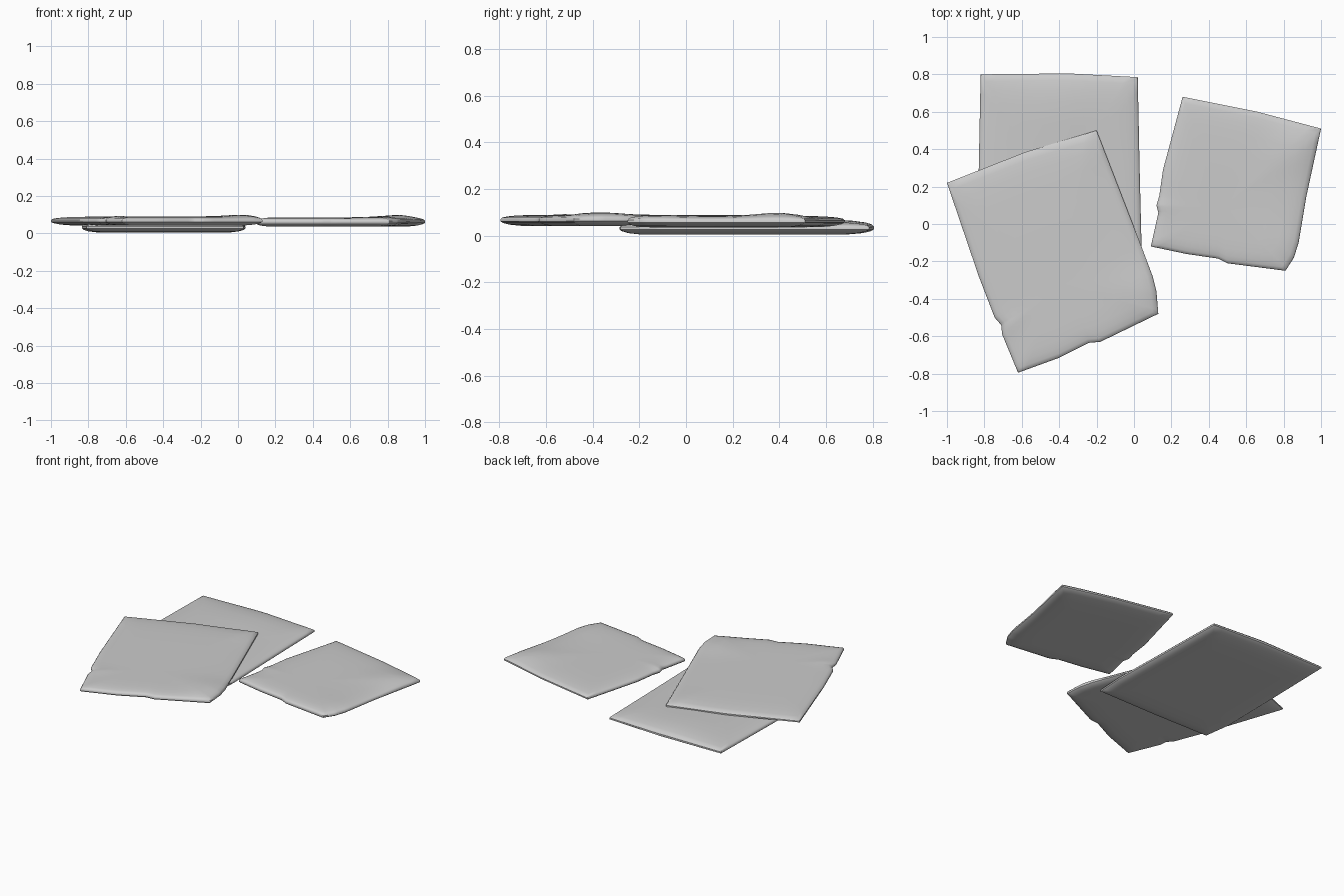
import bpy
import bmesh
import math
from mathutils import Vector

if "Cube" in bpy.data.objects:
    bpy.data.objects.remove(bpy.data.objects["Cube"], do_unlink=True)

# One plain grey for all the slabs
grey = bpy.data.materials.new("plain grey")
grey.use_nodes = True
colour = (0.6, 0.6, 0.6, 1)
grey.diffuse_color = colour
grey.node_tree.nodes["Principled BSDF"].inputs["Base Color"].default_value = colour

# Soft rounded section: (ring scale, share of height) from the bottom up
SECTION = [(.3, 0), (.6, 0), (.82, .02), (.92, .12), (.98, .28), (1, .42),
           (1, .6), (.985, .75), (.94, .85), (.86, .93), (.75, .98), (.55, 1), (.3, 1)]
STEPS = 6


def make_slab(name, outline, low, high, bumps):
    """Soft flat slab; bumps are (x, y, radius, height) swellings on its top."""
    corners = [Vector(p) for p in outline]
    rim = [a.lerp(b, i / STEPS)
           for a, b in zip(corners, corners[1:] + corners[:1]) for i in range(STEPS)]
    centre = sum(rim, Vector((0, 0))) / len(rim)

    def place(bm, point, share):
        z = low + (high - low) * share
        for x, y, radius, height in bumps:
            distance = (point - Vector((x, y))).length / radius
            z += height * math.exp(-distance ** 2) * max(0, share - .4) / .6
        return bm.verts.new((point.x, point.y, z))

    bm = bmesh.new()
    rings = [[place(bm, centre.lerp(p, scale), share) for p in rim]
             for scale, share in SECTION]
    count = len(rim)
    for lower, upper in zip(rings, rings[1:]):
        for i in range(count):
            j = (i + 1) % count
            bm.faces.new((lower[i], lower[j], upper[j], upper[i]))
    for ring, share in ((rings[0], 0), (rings[-1], 1)):
        hub = place(bm, centre, share)
        for i in range(count):
            bm.faces.new((ring[i], ring[(i + 1) % count], hub))
    bmesh.ops.recalc_face_normals(bm, faces=bm.faces[:])
    mesh = bpy.data.meshes.new(name)
    bm.to_mesh(mesh)
    bm.free()
    mesh.materials.append(grey)
    slab = bpy.data.objects.new(name, mesh)
    bpy.context.collection.objects.link(slab)
    bpy.ops.object.select_all(action="DESELECT")
    slab.select_set(True)
    bpy.context.view_layer.objects.active = slab
    bpy.ops.object.shade_smooth_by_angle(angle=math.radians(40))


# Lower slab, lying under the front one
make_slab("lower_slab",
          [(-.82, .8), (-.83, .3), (-.835, -.1), (-.81, -.28), (-.4, -.285), (.03, -.28),
           (.04, -.1), (.03, .3), (.02, .785), (-.35, .805)],
          .005, .058, [(-.4, .65, .25, .012)])

# Front slab, resting on the lower one
make_slab("front_slab",
          [(-1, .22), (-.83, -.28), (-.745, -.5), (-.71, -.54), (-.705, -.59), (-.62, -.795),
           (-.4, -.715), (-.24, -.635), (-.18, -.63), (.13, -.48), (.12, -.36), (.1, -.28),
           (.04, -.12), (-.2, .5), (-.58, .385)],
          .042, .09, [(.05, -.36, .14, .013), (-.66, -.53, .05, .006), (-.24, .41, .08, .006)])

# Side slab, set apart from the other two
make_slab("side_slab",
          [(.26, .68), (.155, .29), (.135, .15), (.12, .1), (.13, .06), (.09, -.12),
           (.28, -.16), (.45, -.185), (.5, -.21), (.81, -.25), (.855, -.18), (.88, -.1),
           (.92, .14), (1, .51), (.66, .6)],
          .036, .086, [(.86, .4, .13, .014), (.8, -.12, .12, .005), (.16, .08, .05, .005)])
